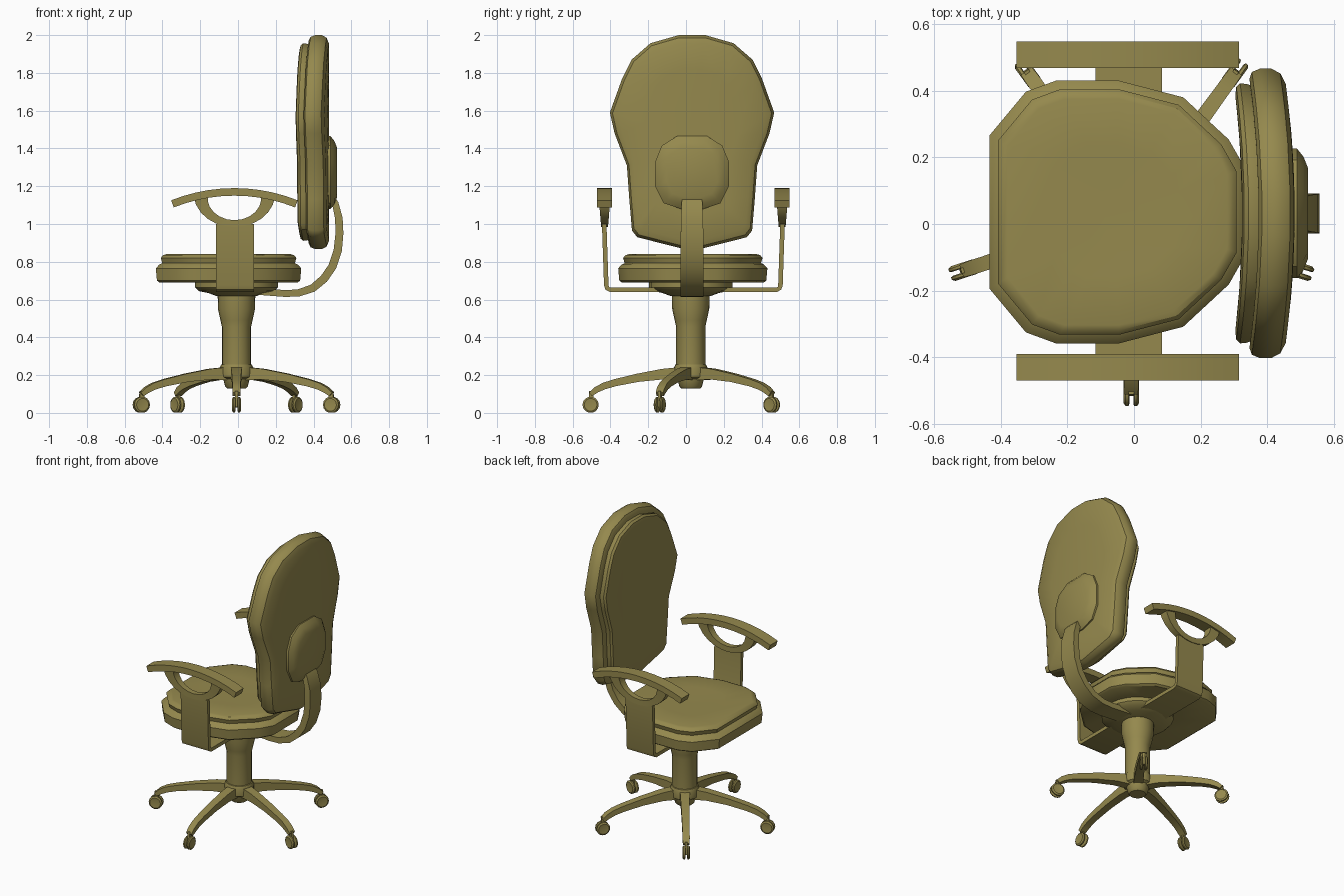
import bpy, bmesh, math
from mathutils import Vector, Matrix

if "Cube" in bpy.data.objects:
    bpy.data.objects.remove(bpy.data.objects["Cube"])

CY = 0.036                       # symmetry plane of seat, back and arms
BASE = Vector((-0.008, 0.025, 0))  # centre of column and star base

olive = bpy.data.materials.new("olive")
olive.diffuse_color = (0.30, 0.25, 0.075, 1)
olive.use_nodes = True
olive.node_tree.nodes["Principled BSDF"].inputs["Base Color"].default_value = olive.diffuse_color


def loft(name, rings, angle=35):
    """Skin a list of equal-length closed rings and cap both ends."""
    bm = bmesh.new()
    vs = [[bm.verts.new(p) for p in r] for r in rings]
    n = len(vs[0])
    for a, b in zip(vs, vs[1:]):
        for i in range(n):
            j = (i + 1) % n
            bm.faces.new((a[i], a[j], b[j], b[i]))
    bm.faces.new(vs[0][::-1])
    bm.faces.new(vs[-1])
    bmesh.ops.recalc_face_normals(bm, faces=bm.faces[:])
    me = bpy.data.meshes.new(name)
    bm.to_mesh(me)
    bm.free()
    me.materials.append(olive)
    ob = bpy.data.objects.new(name, me)
    bpy.context.collection.objects.link(ob)
    bpy.ops.object.select_all(action='DESELECT')
    ob.select_set(True)
    bpy.context.view_layer.objects.active = ob
    bpy.ops.object.shade_smooth_by_angle(angle=math.radians(angle))
    return ob


def lathe(name, profile, place, n=20):
    """Round part from (radius, height) pairs."""
    ang = [2 * math.pi * i / n for i in range(n)]
    return loft(name, [[place(r * math.cos(a), r * math.sin(a), h) for a in ang]
                       for r, h in profile])


def panel(name, half, layers, place):
    """Padded panel: mirrored half outline, stacked as (depth, inset) layers."""
    full = half + [(-h, v) for h, v in reversed(half)]
    hm = max(h for h, v in half)
    lo, hi = min(v for h, v in half), max(v for h, v in half)
    c, vm = (lo + hi) / 2, (hi - lo) / 2
    return loft(name, [[place(h * (1 - i / hm), c + (v - c) * (1 - i / vm), d)
                        for h, v in full] for d, i in layers])


def strip(name, pts, place):
    """Rectangular bar along (a, b, half thickness, half width) points."""
    rings = []
    for k, (a, b, t, w) in enumerate(pts):
        p, q = pts[max(k - 1, 0)], pts[min(k + 1, len(pts) - 1)]
        d = Vector((q[0] - p[0], q[1] - p[1])).normalized()
        nx, ny = -d.y * t, d.x * t
        rings.append([place(a + s * nx, b + s * ny, u * w)
                      for s, u in ((1, 1), (1, -1), (-1, -1), (-1, 1))])
    return loft(name, rings)


# Seat cushion
seat_half = [(.23, -.435), (.362, -.325), (.395, -.235), (.395, -.045),
             (.345, .148), (.218, .285), (.13, .335)]
panel("seat", seat_half,
      [(.69, .2), (.69, .02), (.70, .006), (.765, 0), (.785, .018), (.793, .034),
       (.82, .026), (.835, .038), (.84, .055), (.838, .2), (.835, .32)],
      lambda h, v, d: Vector((v, CY + h, d)))


# Backrest shell and front cushion, bent forward at the sides
def bent(h, v, d):
    return Vector((d - .032 * (h / .435) ** 2, CY - .004 + h, v))


back_half = [(.07, 2.0), (.22, 1.957), (.32, 1.87), (.37, 1.77), (.435, 1.59),
             (.41, 1.48), (.345, 1.31), (.332, 1.13), (.318, .965), (.29, .93),
             (.04, .867)]
panel("backrest_shell", back_half,
      [(.375, .2), (.375, .03), (.385, .01), (.41, 0), (.445, 0), (.47, .014),
       (.482, .045), (.483, .18), (.483, .33)], bent)
panel("backrest_cushion", back_half,
      [(.39, .055), (.365, .046), (.345, .044), (.332, .055), (.326, .08),
       (.326, .2), (.326, .33)], bent)

# Rear plate and the curved bar that carries the backrest
plate_half = [(.08, 1.465), (.16, 1.415), (.195, 1.33), (.195, 1.20),
              (.15, 1.11), (.06, 1.08)]
panel("back_plate", plate_half, [(.46, 0), (.49, 0), (.51, .025), (.524, .06)],
      lambda h, v, d: Vector((d, CY - .004 + h, v)))
bar = [(.49, 1.15, .012, .045), (.515, 1.11, .017, .055), (.534, 1.03, .02, .058),
       (.537, .95, .021, .06), (.528, .86, .022, .06), (.50, .775, .022, .06),
       (.455, .71, .022, .06), (.395, .66, .021, .06), (.32, .635, .019, .06),
       (.25, .632, .018, .06), (.08, .645, .018, .06)]
strip("back_support_bar", bar, lambda a, b, w: Vector((a, BASE.y + .007 + w, b)))

# U-shaped arm strap running under the seat
u = [(.472, 1.0), (.461, .675), (.456, .66), (.442, .652)]
u = [(-a, b) for a, b in u] + u[::-1]
strip("arm_strap", [(a, b, .012, .1) for a, b in u],
      lambda a, b, w: Vector((-.016 + w, CY + .003 + a, b)))

# Arm pads and half-ring supports
for side, s in (("right", -1), ("left", 1)):
    def arm(a, b, w, s=s):
        return Vector((-.019 + a, CY + .003 + s * .47 + w, b))
    pad = []
    for k in range(11):
        t = -.382 + .0764 * k
        pad.append((.88 * math.sin(t), .29 + .88 * math.cos(t), .02, .04))
    strip(side + "_arm_pad", pad, arm)
    ring = []
    for k in range(13):
        t = math.pi * (1 + k / 12)
        dip = -math.sin(t)
        ring.append((.178 * math.cos(t), 1.15 + .148 * math.sin(t),
                     .038 - .02 * dip, .031 - .013 * dip))
    strip(side + "_arm_ring", ring, arm)


# Seat mount, column and hub
def upright(x, y, h):
    return BASE + Vector((x, y, h))


lathe("seat_mount", [(.11, .62), (.15, .635), (.20, .645), (.22, .665), (.22, .695)], upright)
lathe("column", [(.077, .2), (.077, .455), (.085, .49), (.098, .55), (.1, .64)], upright)
lathe("base_hub", [(.05, .13), (.06, .14), (.07, .18), (.088, .19), (.09, .235),
                   (.082, .255), (.07, .26)], upright)

# Five legs with twin-wheel casters
leg = [(.05, .208, .035, .03), (.15, .205, .028, .028), (.28, .186, .022, .025),
       (.40, .160, .019, .023), (.46, .142, .018, .022), (.50, .122, .016, .022),
       (.53, .098, .012, .02)]
for k in range(5):
    rot = Matrix.Rotation(math.radians(-90 + 72 * k), 3, 'Z')

    def radial(a, b, w, rot=rot):
        return BASE + rot @ Vector((a, w, b))
    strip(f"base_leg_{k + 1}", leg, radial)
    strip(f"caster_stem_{k + 1}", [(.526, .115, .012, .008), (.53, .03, .012, .008)], radial)
    for tag, s in (("a", 1), ("b", -1)):
        lathe(f"caster_wheel_{k + 1}{tag}",
              [(.036, .006), (.043, .009), (.043, .017), (.034, .023), (.018, .021)],
              lambda x, y, h, s=s: radial(.53 + x, .043 + y, s * h), 14)
